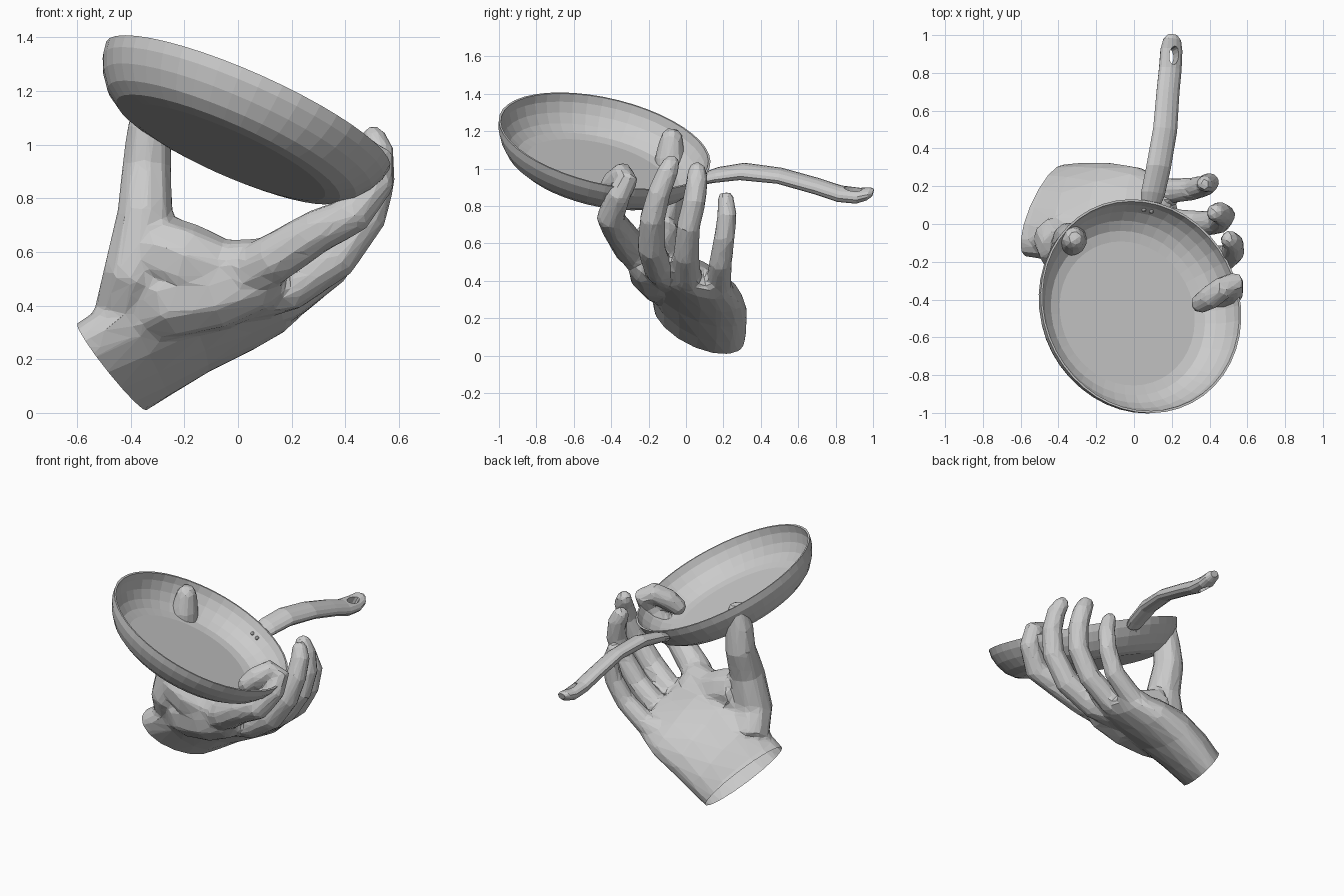
import bpy, bmesh, math
from mathutils import Vector, Matrix

if "Cube" in bpy.data.objects:
    bpy.data.objects.remove(bpy.data.objects["Cube"], do_unlink=True)

grey = bpy.data.materials.new("plain_grey")
grey.use_nodes = True
grey.diffuse_color = (0.6, 0.6, 0.6, 1)
grey.node_tree.nodes["Principled BSDF"].inputs["Base Color"].default_value = (0.6, 0.6, 0.6, 1)


def finish(bm, name):
    bmesh.ops.recalc_face_normals(bm, faces=bm.faces)
    mesh = bpy.data.meshes.new(name)
    bm.to_mesh(mesh)
    bm.free()
    mesh.materials.append(grey)
    obj = bpy.data.objects.new(name, mesh)
    bpy.context.collection.objects.link(obj)
    return obj


def apply_modifier(obj, kind, **settings):
    mod = obj.modifiers.new("step", kind)
    for key, value in settings.items():
        setattr(mod, key, value)
    bpy.context.view_layer.objects.active = obj
    bpy.ops.object.modifier_apply(modifier=mod.name)


def ellipse(centre, a, b, sides):
    steps = [math.tau * i / sides for i in range(sides)]
    return [Vector(centre) + Vector(a) * math.cos(t) + Vector(b) * math.sin(t) for t in steps]


def loft(bm, rings):
    """Skin a row of equal-sized rings and cap both ends."""
    rows = [[bm.verts.new(p) for p in ring] for ring in rings]
    n = len(rows[0])
    for low, high in zip(rows, rows[1:]):
        for i in range(n):
            j = (i + 1) % n
            bm.faces.new((low[i], low[j], high[j], high[i]))
    bm.faces.new(rows[0])
    bm.faces.new(rows[-1])


def limb(bm, path, sides=9):
    """Round tube through (x, y, z, radius) points."""
    pts = [Vector(p[:3]) for p in path]
    side = Vector((0.3, 1, 0.1))
    rings = []
    for i, p in enumerate(pts):
        t = (pts[min(i + 1, len(pts) - 1)] - pts[max(i - 1, 0)]).normalized()
        side = (side - t * side.dot(t)).normalized()
        r = path[i][3]
        rings.append(ellipse(p, side * r, t.cross(side) * r, sides))
    # rounded tip
    tip = pts[-1] + t * path[-1][3] * 0.6
    rings.append([tip + (p - pts[-1]) * 0.6 for p in rings[-1]])
    loft(bm, rings)


# Pan body: lathed profile, tilted
normal = Vector((0.398, 0.21, 0.893)).normalized()
turn = normal.to_track_quat('Z', 'Y')
pan_matrix = Matrix.Translation((0.037, -0.435, 1.147)) @ turn.to_matrix().to_4x4()
profile = [(0, -.197), (.40, -.197), (.455, -.185), (.505, -.152), (.545, -.1), (.571, -.045),
           (.579, 0), (.567, 0), (.559, -.045), (.533, -.097), (.494, -.142), (.445, -.173),
           (.39, -.184), (0, -.184)]
bm = bmesh.new()
verts = [bm.verts.new((r, 0, z)) for r, z in profile]
edges = [bm.edges.new(pair) for pair in zip(verts, verts[1:])]
bmesh.ops.spin(bm, geom=verts + edges, cent=(0, 0, 0), axis=(0, 0, 1),
               angle=math.tau, steps=44, use_duplicate=False)
bmesh.ops.remove_doubles(bm, verts=bm.verts, dist=0.0005)
bm.transform(pan_matrix)
finish(bm, "pan_body")

# Handle: flattened tube following a gentle S curve (x, y, z, half width, half thickness)
handle_path = [(.09, .11, .952, .058, .034), (.1, .16, .966, .068, .038),
               (.13, .3, .985, .07, .043), (.165, .5, .962, .069, .038),
               (.18, .7, .906, .065, .04), (.192, .82, .866, .064, .041),
               (.198, .92, .855, .062, .04), (.202, .975, .865, .05, .034),
               (.204, 1.0, .871, .026, .02)]
along = Vector((.115, .99, -.1))
across = along.cross(normal).normalized()
bm = bmesh.new()
loft(bm, [ellipse(p[:3], across * p[3], normal * p[4], 14) for p in handle_path])
handle = finish(bm, "pan_handle")

# Hanging hole
bm = bmesh.new()
hole = Vector((.198, .885, .86))
loft(bm, [ellipse(hole + normal * d, across * .027, along.normalized() * .05, 14) for d in (-.15, .15)])
cutter = finish(bm, "hole_cutter")
cutter.hide_render = True
apply_modifier(handle, 'BOOLEAN', operation='DIFFERENCE', solver='EXACT', object=cutter)
bpy.data.objects.remove(cutter, do_unlink=True)

# Rivets inside the wall
toward = turn.inverted() @ Vector((.07, .55, -.15))
base_angle = math.atan2(toward.y, toward.x)
for name, offset in (("left_rivet", -.04), ("right_rivet", .04)):
    bm = bmesh.new()
    bmesh.ops.create_icosphere(bm, subdivisions=2, radius=.012)
    a = base_angle + offset
    bm.transform(pan_matrix @ Matrix.Translation((.547 * math.cos(a), .547 * math.sin(a), -.07)))
    finish(bm, name)

# Hand: palm, thumb and fingers fused into one faceted skin
wrist = Vector((-.47, .07, .172))
wrist_out = Vector((-.83, .12, -.55)).normalized()
bm = bmesh.new()
palm = [(wrist + wrist_out * .08, (-.115, -.22, .15), (-.02, .11, .09)),
        (wrist, (-.115, -.22, .15), (-.02, .11, .09)),
        ((-.34, .065, .255), (-.08, -.24, .16), (-.045, .1, .105)),
        ((-.17, .045, .35), (-.04, -.27, .16), (-.05, .085, .118)),
        ((0, .03, .4), (-.03, -.27, .13), (-.05, .06, .105)),
        ((.12, .0, .43), (-.03, -.245, .1), (-.05, .04, .08)),
        ((.19, -.005, .452), (-.02, -.21, .085), (-.04, .03, .05))]
loft(bm, [ellipse(c, a, b, 16) for c, a, b in palm])

thumb = [(-.42, -.06, .37, .12), (-.385, -.15, .52, .12), (-.345, -.14, .74, .108),
         (-.34, -.08, .92, .094), (-.33, -.085, 1.06, .085), (-.318, -.075, 1.178, .06)]
web = [(-.32, -.14, .61, .14), (-.19, -.17, .565, .145), (-.04, -.19, .53, .117), (.1, -.24, .555, .1)]
heel = [(-.4, -.04, .35, .12), (-.25, -.12, .43, .16), (-.07, -.16, .455, .15), (.09, -.2, .5, .12)]
index = [(0, -.19, .5, .11), (.14, -.3, .58, .095), (.3, -.37, .68, .083), (.43, -.405, .74, .076),
         (.52, -.36, .86, .066), (.525, -.31, .95, .06), (.475, -.335, .975, .064),
         (.4, -.39, .925, .066), (.345, -.425, .87, .054)]
middle = [(.02, -.08, .42, .09), (.2, -.145, .46, .08), (.37, -.185, .575, .077), (.485, -.18, .73, .07),
          (.525, -.145, .87, .064), (.525, -.1, .98, .058), (.5, -.075, 1.035, .048)]
ring = [(.02, .03, .38, .09), (.19, .01, .42, .076), (.35, 0, .54, .07), (.45, .012, .69, .066),
        (.475, .045, .83, .064), (.455, .06, .94, .06), (.425, .06, 1.0, .05)]
little = [(-.02, .165, .34, .09), (.17, .175, .39, .07), (.31, .185, .5, .063), (.38, .205, .63, .058),
          (.4, .22, .75, .054), (.37, .212, .848, .045)]
for path in (thumb, web, heel, index, middle, ring, little):
    limb(bm, path)
hand = finish(bm, "hand")
apply_modifier(hand, 'REMESH', mode='VOXEL', voxel_size=0.014)
apply_modifier(hand, 'SMOOTH', factor=0.5, iterations=9)
apply_modifier(hand, 'DECIMATE', ratio=0.05)

# Open, cleanly cut wrist
bm = bmesh.new()
bm.from_mesh(hand.data)
bmesh.ops.bisect_plane(bm, geom=bm.verts[:] + bm.edges[:] + bm.faces[:], plane_co=wrist,
                       plane_no=wrist_out, clear_outer=True)
bm.to_mesh(hand.data)
bm.free()
